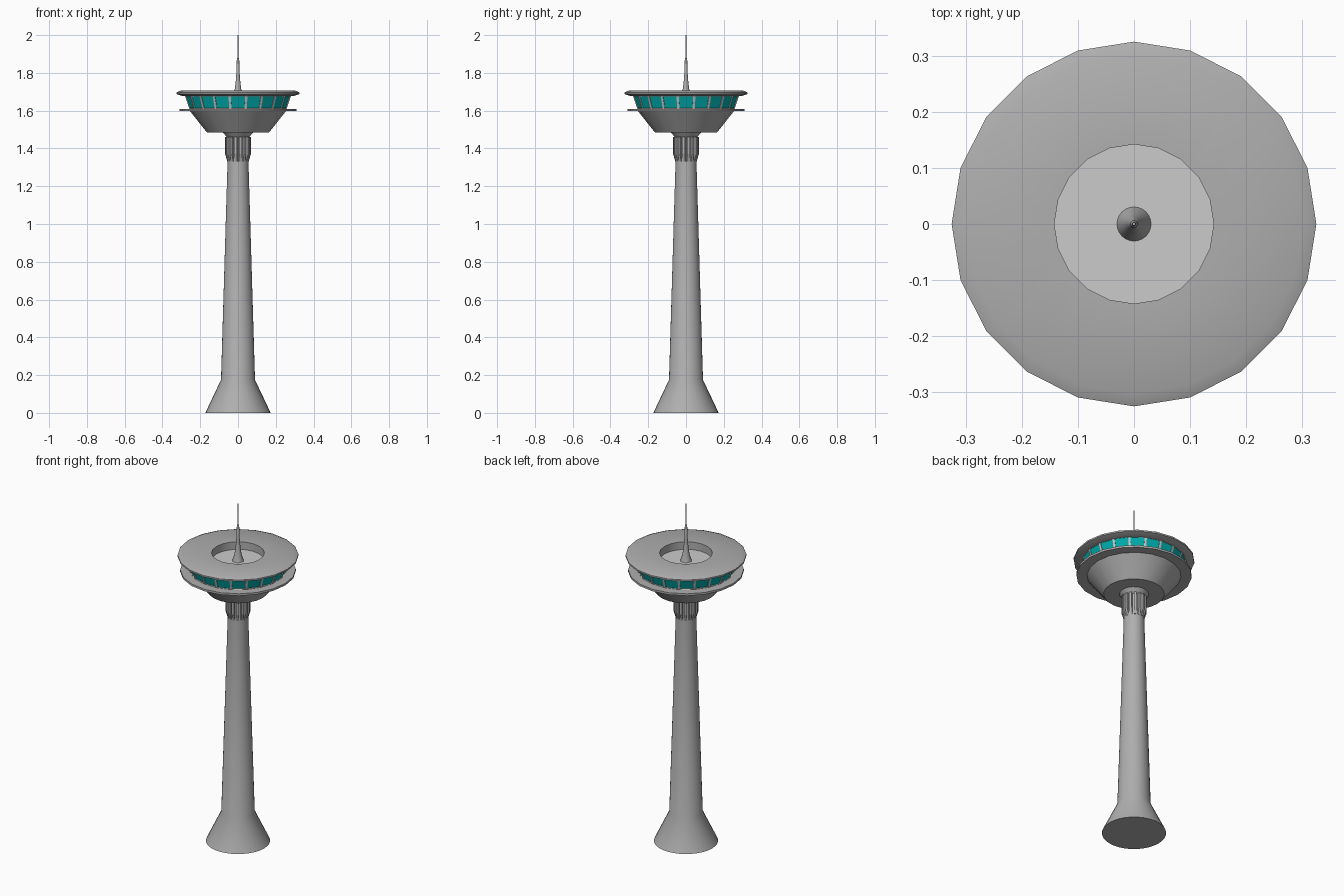
import bpy, bmesh, math
from mathutils import Matrix, Vector

if "Cube" in bpy.data.objects:
    bpy.data.objects.remove(bpy.data.objects["Cube"])

SIDES = 20


def material(name, colour):
    mat = bpy.data.materials.new(name)
    mat.diffuse_color = (*colour, 1)
    mat.use_nodes = True
    mat.node_tree.nodes["Principled BSDF"].inputs["Base Color"].default_value = mat.diffuse_color
    return mat


concrete = material("concrete_grey", (0.43, 0.43, 0.43))
frame = material("frame_grey", (0.6, 0.6, 0.6))
glass = material("teal_glass", (0.0, 0.42, 0.42))


def finish(name, bm, smooth=30, mats=(concrete,)):
    bmesh.ops.recalc_face_normals(bm, faces=bm.faces)
    me = bpy.data.meshes.new(name)
    bm.to_mesh(me)
    bm.free()
    ob = bpy.data.objects.new(name, me)
    bpy.context.collection.objects.link(ob)
    for m in mats:
        me.materials.append(m)
    if smooth:
        bpy.ops.object.select_all(action='DESELECT')
        ob.select_set(True)
        bpy.context.view_layer.objects.active = ob
        bpy.ops.object.shade_smooth_by_angle(angle=math.radians(smooth))
    return ob


def rings(bm, profile, sides, closed=False, shift=0.0):
    """Revolve (radius, z) points round z; radius 0 becomes a single tip."""
    loops = []
    for r, z in profile:
        if r == 0:
            loops.append([bm.verts.new((0, 0, z))] * sides)
        else:
            angles = [2 * math.pi * (i + shift) / sides for i in range(sides)]
            loops.append([bm.verts.new((r * math.cos(a), r * math.sin(a), z)) for a in angles])
    pairs = list(zip(loops, loops[1:]))
    if closed:
        pairs.append((loops[-1], loops[0]))
    faces = []
    for a, b in pairs:
        for i in range(sides):
            j = (i + 1) % sides
            quad = list(dict.fromkeys((a[i], a[j], b[j], b[i])))
            faces.append(bm.faces.new(quad))
    return faces


def lathe(name, profile, sides=SIDES, closed=False, smooth=30, mats=(concrete,)):
    bm = bmesh.new()
    rings(bm, profile, sides, closed)
    return finish(name, bm, smooth, mats)


# Flared foot, tapering shaft and neck
lathe("shaft", [(0, 0), (0.173, 0), (0.09, 0.175), (0.055, 1.34),
                (0.055, 1.455), (0.08, 1.485), (0, 1.485)], 32)

# Vertical ribs round the top of the shaft
bm = bmesh.new()
RIBS = 16
outline = [(0.05, 1.33), (0.056, 1.33), (0.068, 1.37), (0.068, 1.46), (0.05, 1.465)]
for k in range(RIBS):
    turn = Matrix.Rotation(2 * math.pi * (k + 0.5) / RIBS, 3, 'Z')
    sides = []
    for y in (-0.007, 0.007):
        vs = [bm.verts.new(turn @ Vector((r, y, z))) for r, z in outline]
        bm.faces.new(vs)
        sides.append(vs)
    for i in range(len(outline)):
        j = (i + 1) % len(outline)
        bm.faces.new((sides[0][i], sides[0][j], sides[1][j], sides[1][i]))
finish("shaft_ribs", bm, smooth=0)

# Lower bowl of the pod and the thin walkway above it
lathe("pod_bowl", [(0, 1.484), (0.164, 1.484), (0.255, 1.599), (0, 1.599)])
lathe("walkway", [(0, 1.597), (0.311, 1.597), (0.311, 1.609), (0, 1.609)])

# Leaning window band: inset every wall face to make a pane in a frame
bm = bmesh.new()
walls = rings(bm, [(0.259, 1.605), (0.285, 1.682)], SIDES, shift=0.5)
bmesh.ops.recalc_face_normals(bm, faces=bm.faces)
bm.normal_update()
if walls[0].normal.dot(walls[0].calc_center_median() - Vector((0, 0, 1.64))) < 0:
    bmesh.ops.reverse_faces(bm, faces=bm.faces)
bmesh.ops.inset_individual(bm, faces=walls, thickness=0.009)
bmesh.ops.inset_individual(bm, faces=walls, thickness=0.0005, depth=-0.004)
for f in walls:
    f.material_index = 1
finish("window_band", bm, smooth=0, mats=(frame, glass))

# Roof ring with an open well, and the paler floor of the well
lathe("roof_ring", [(0.142, 1.66), (0.142, 1.707), (0.302, 1.707), (0.325, 1.697),
                    (0.325, 1.688), (0.295, 1.677), (0.27, 1.677)], closed=True, smooth=35)
lathe("roof_well_floor", [(0, 1.655), (0.145, 1.655), (0.145, 1.662), (0, 1.662)], mats=())

# Antenna spire
lathe("antenna", [(0, 1.66), (0.031, 1.66), (0.019, 1.70), (0.013, 1.745), (0.0085, 1.80),
                  (0.0065, 1.87), (0.004, 1.875), (0.003, 2.0), (0, 2.0)], 24)
